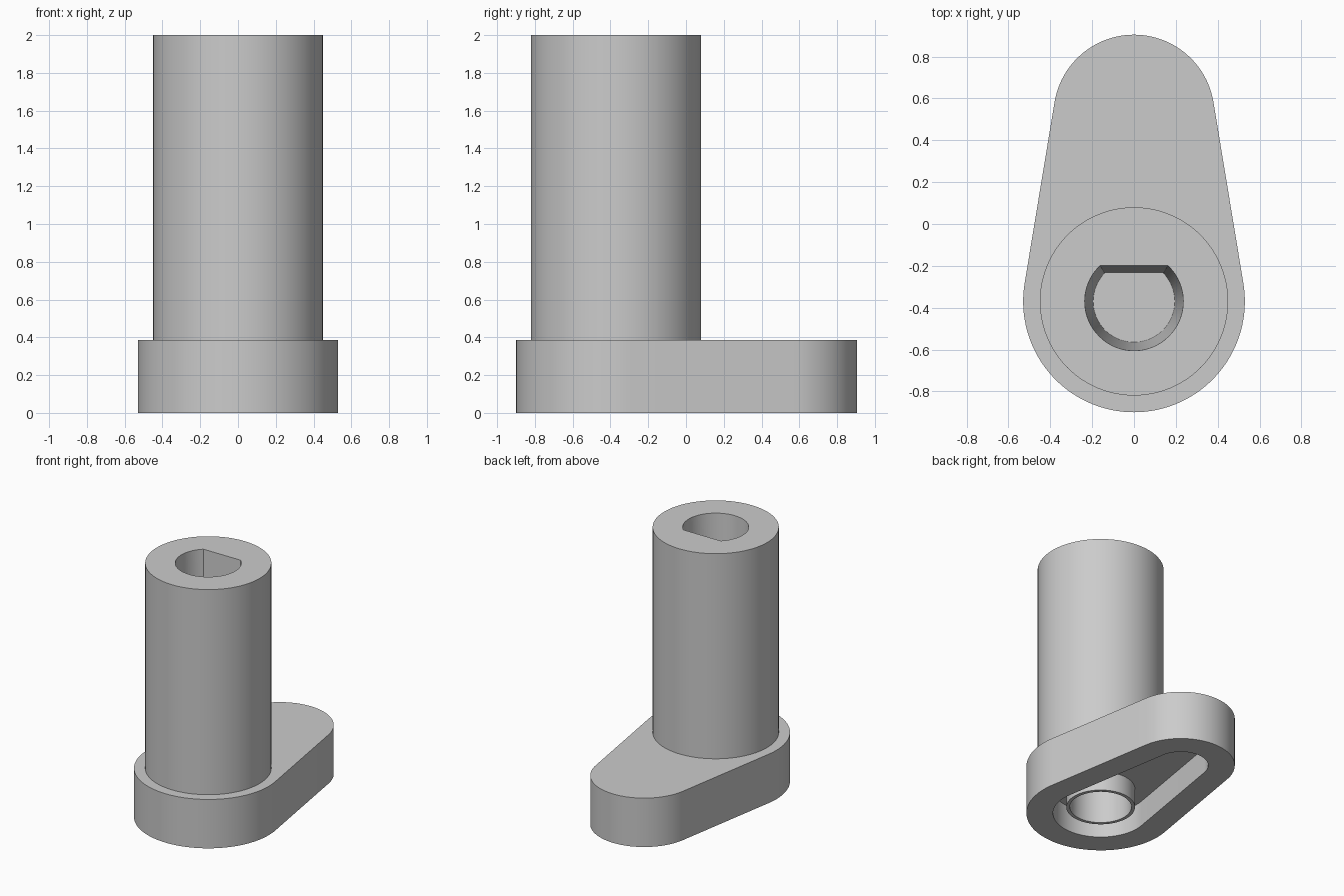
import bpy, bmesh
from math import sin, cos, asin, acos, pi, radians

if "Cube" in bpy.data.objects:
    bpy.data.objects.remove(bpy.data.objects["Cube"])

POST_Y, TIP_Y = -0.37, 0.52      # centres of the arm's two rounded ends


def arc(cy, r, start, end, steps):
    angles = [start + (end - start) * i / steps for i in range(steps + 1)]
    return [(r * cos(a), cy + r * sin(a)) for a in angles]


def circle(r):
    return arc(POST_Y, r, 0, 2 * pi, 96)[:-1]


def arm_outline(big, small):
    # Two arcs joined by their common tangents
    a = asin((big - small) / (TIP_Y - POST_Y))
    return arc(TIP_Y, small, a, pi - a, 48) + arc(POST_Y, big, pi - a, 2 * pi + a, 64)


def d_outline(r, flat):
    # Circle with a flat chord on its back side
    a = acos(flat / r)
    return arc(POST_Y, r, pi / 2 + a, 5 * pi / 2 - a, 72)


def loft(name, lower, upper, z0, z1):
    bm = bmesh.new()
    rings = [[bm.verts.new((x, y, z)) for x, y in pts]
             for pts, z in ((lower, z0), (upper, z1))]
    n = len(lower)
    for i in range(n):
        j = (i + 1) % n
        bm.faces.new((rings[0][i], rings[0][j], rings[1][j], rings[1][i]))
    bm.faces.new(rings[0][::-1])
    bm.faces.new(rings[1])
    bmesh.ops.recalc_face_normals(bm, faces=bm.faces)
    mesh = bpy.data.meshes.new(name)
    bm.to_mesh(mesh)
    bm.free()
    obj = bpy.data.objects.new(name, mesh)
    bpy.context.collection.objects.link(obj)
    return obj


def prism(name, pts, z0, z1):
    return loft(name, pts, pts, z0, z1)


def combine(target, other, operation):
    mod = target.modifiers.new(operation, "BOOLEAN")
    mod.operation = operation
    mod.solver = "EXACT"
    mod.object = other
    bpy.ops.object.select_all(action="DESELECT")
    target.select_set(True)
    bpy.context.view_layer.objects.active = target
    bpy.ops.object.modifier_apply(modifier=mod.name)
    bpy.data.objects.remove(other)


# Tapered arm with a hollow underside
crank = prism("crank_arm", arm_outline(0.53, 0.385), 0, 0.385)
combine(crank, prism("underside_cavity", arm_outline(0.34, 0.195), -0.1, 0.2), "DIFFERENCE")

# Tall post above, thin boss below
combine(crank, prism("post", circle(0.45), 0.3, 2), "UNION")
combine(crank, prism("boss", circle(0.245), 0.05, 0.28), "UNION")

# Round bore from below, tapered D-shaped socket from above
combine(crank, prism("bore", circle(0.22), -0.1, 0.6), "DIFFERENCE")
combine(crank, loft("socket", d_outline(0.195, 0.135), d_outline(0.236, 0.171), 1.0, 2.01),
        "DIFFERENCE")

# Single grey material
grey = bpy.data.materials.new("plain_grey")
grey.use_nodes = True
color = (0.6, 0.6, 0.6, 1)
grey.diffuse_color = color
grey.node_tree.nodes["Principled BSDF"].inputs["Base Color"].default_value = color
crank.data.materials.clear()
crank.data.materials.append(grey)
for face in crank.data.polygons:
    face.material_index = 0

bpy.ops.object.shade_smooth_by_angle(angle=radians(30))
